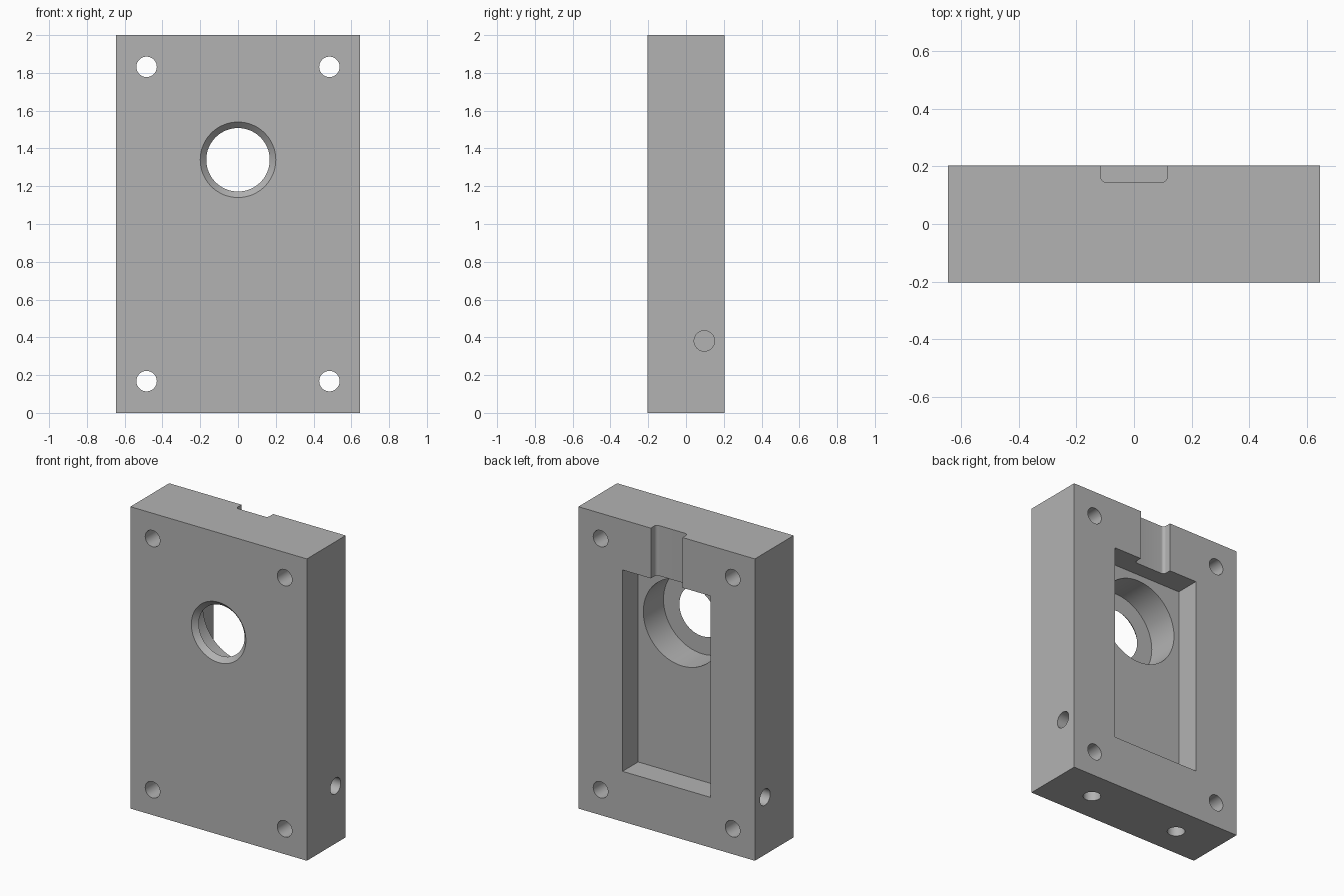
import bpy, bmesh, math
from mathutils import Matrix, Vector

cube = bpy.data.objects.get("Cube")
if cube:
    bpy.data.objects.remove(cube, do_unlink=True)

W, D, H = 0.647, 0.203, 2.0      # half width, half depth, height
HOLE = 0.054                     # radius of all small holes

grey = bpy.data.materials.new("plain_grey")
grey.use_nodes = True
colour = (0.45, 0.45, 0.45, 1)
grey.diffuse_color = colour
grey.node_tree.nodes["Principled BSDF"].inputs["Base Color"].default_value = colour


def finish(name, bm):
    mesh = bpy.data.meshes.new(name)
    bm.normal_update()
    bm.to_mesh(mesh)
    bm.free()
    mesh.materials.append(grey)
    obj = bpy.data.objects.new(name, mesh)
    bpy.context.collection.objects.link(obj)
    return obj


def box(name, low, high, round_front=0):
    low, high = Vector(low), Vector(high)
    bm = bmesh.new()
    bmesh.ops.create_cube(bm, size=1)
    bmesh.ops.scale(bm, vec=high - low, verts=bm.verts)
    bmesh.ops.translate(bm, vec=(low + high) / 2, verts=bm.verts)
    if round_front:
        edges = [e for e in bm.edges
                 if all(abs(v.co.y - low.y) < 1e-4 for v in e.verts)
                 and abs(e.verts[0].co.x - e.verts[1].co.x) < 1e-4]
        bmesh.ops.bevel(bm, geom=edges, offset=round_front, segments=8,
                        profile=0.5, affect='EDGES')
    return finish(name, bm)


def rod(name, start, end, r1, r2=None):
    # cylinder or cone between two points
    start, end = Vector(start), Vector(end)
    axis = end - start
    turn = axis.to_track_quat('Z', 'Y').to_matrix().to_4x4()
    bm = bmesh.new()
    bmesh.ops.create_cone(bm, cap_ends=True, segments=64, radius1=r1,
                          radius2=r1 if r2 is None else r2, depth=axis.length,
                          matrix=Matrix.Translation((start + end) / 2) @ turn)
    return finish(name, bm)


# Solid block
housing = box("housing_block", (-W, -D, 0), (W, D, H))

# Rear pocket, and the round-cornered channel from it to the top
cutters = [
    box("pocket_cutter", (-0.323, 0.04, 0.333), (0.323, 0.3, 1.667)),
    box("channel_cutter", (-0.116, 0.145, 1.5), (0.116, 0.3, 2.1), 0.02),
]

# Main opening: wide rear bore and tapered front lip
bore_z = 1.34
lip_y = -D + 0.032
cutters += [
    rod("bore_cutter", (0, lip_y, bore_z), (0, 0.1, bore_z), 0.285),
    rod("lip_cutter", (0, -D - 0.02, bore_z), (0, lip_y + 0.02, bore_z), 0.22, 0.148),
]

# Corner through holes, blind side holes and blind bottom holes
for s in (-1, 1):
    for z in (0.168, H - 0.168):
        cutters.append(rod("corner_hole_cutter", (s * 0.484, -0.3, z),
                           (s * 0.484, 0.3, z), HOLE))
    cutters.append(rod("side_hole_cutter", (s * 0.8, 0.097, 0.381),
                       (s * (W - 0.25), 0.097, 0.381), HOLE))
    cutters.append(rod("bottom_hole_cutter", (s * 0.335, 0, -0.1),
                       (s * 0.335, 0, 0.25), HOLE))

bpy.context.view_layer.objects.active = housing
for cutter in cutters:
    cutter.hide_render = True
    mod = housing.modifiers.new("cut", 'BOOLEAN')
    mod.operation = 'DIFFERENCE'
    mod.solver = 'EXACT'
    mod.object = cutter
    bpy.ops.object.modifier_apply(modifier=mod.name)
    bpy.data.objects.remove(cutter, do_unlink=True)

# Smooth bores with crisp edges
bpy.ops.object.select_all(action='DESELECT')
housing.select_set(True)
bpy.context.view_layer.objects.active = housing
bpy.ops.object.shade_smooth_by_angle(angle=math.radians(30))
